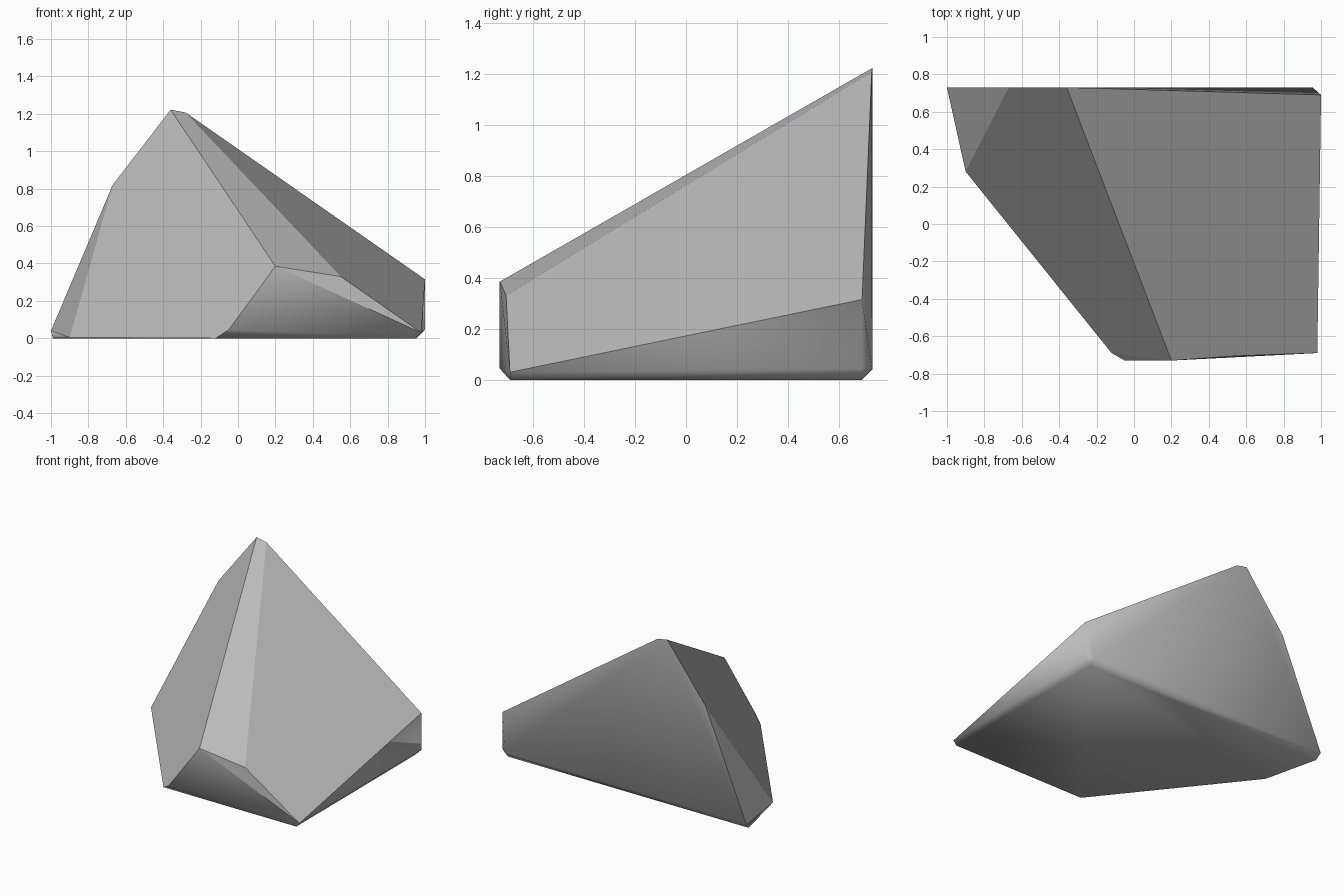
import bpy, bmesh, math

cube = bpy.data.objects.get("Cube")
if cube:
    bpy.data.objects.remove(cube, do_unlink=True)

# Plain grey stone
stone = bpy.data.materials.new("grey_stone")
stone.use_nodes = True
grey = (0.5, 0.5, 0.5, 1)
stone.diffuse_color = grey
stone.node_tree.nodes["Principled BSDF"].inputs["Base Color"].default_value = grey

# Corners of the chiselled boulder
peak = [(-.36, .73, 1.222), (-.28, .728, 1.207)]
shoulder = [(-.67, .73, .82), (.2, -.73, .385), (.55, -.705, .33), (1, .69, .315)]
foot = [(-.12, -.69, 0), (.955, -.69, 0), (.955, .69, 0), (-.99, .69, 0), (-.9, .28, .005)]
chamfer = [(-.05, -.73, .045), (.98, -.69, .03), (1, .69, .045),
           (.955, .73, .045), (-1, .73, .04)]

# Wrap the corners in a convex skin and merge the coplanar triangles
bm = bmesh.new()
for corner in peak + shoulder + foot + chamfer:
    bm.verts.new(corner)
hull = bmesh.ops.convex_hull(bm, input=bm.verts)
spare = [v for v in hull["geom_interior"] if isinstance(v, bmesh.types.BMVert)]
bmesh.ops.delete(bm, geom=spare, context='VERTS')
bmesh.ops.dissolve_limit(bm, angle_limit=math.radians(2.5), verts=bm.verts, edges=bm.edges)
bmesh.ops.recalc_face_normals(bm, faces=bm.faces)
bm.normal_update()

# Chiselled facets are flat; the back, sides and base blend softly
for face in bm.faces:
    face.smooth = not (face.normal.z > 0.02 and face.normal.y < 0.7)
for edge in bm.edges:
    edge.smooth = all(face.smooth for face in edge.link_faces)

mesh = bpy.data.meshes.new("boulder")
bm.to_mesh(mesh)
bm.free()
mesh.materials.append(stone)
boulder = bpy.data.objects.new("boulder", mesh)
bpy.context.collection.objects.link(boulder)
